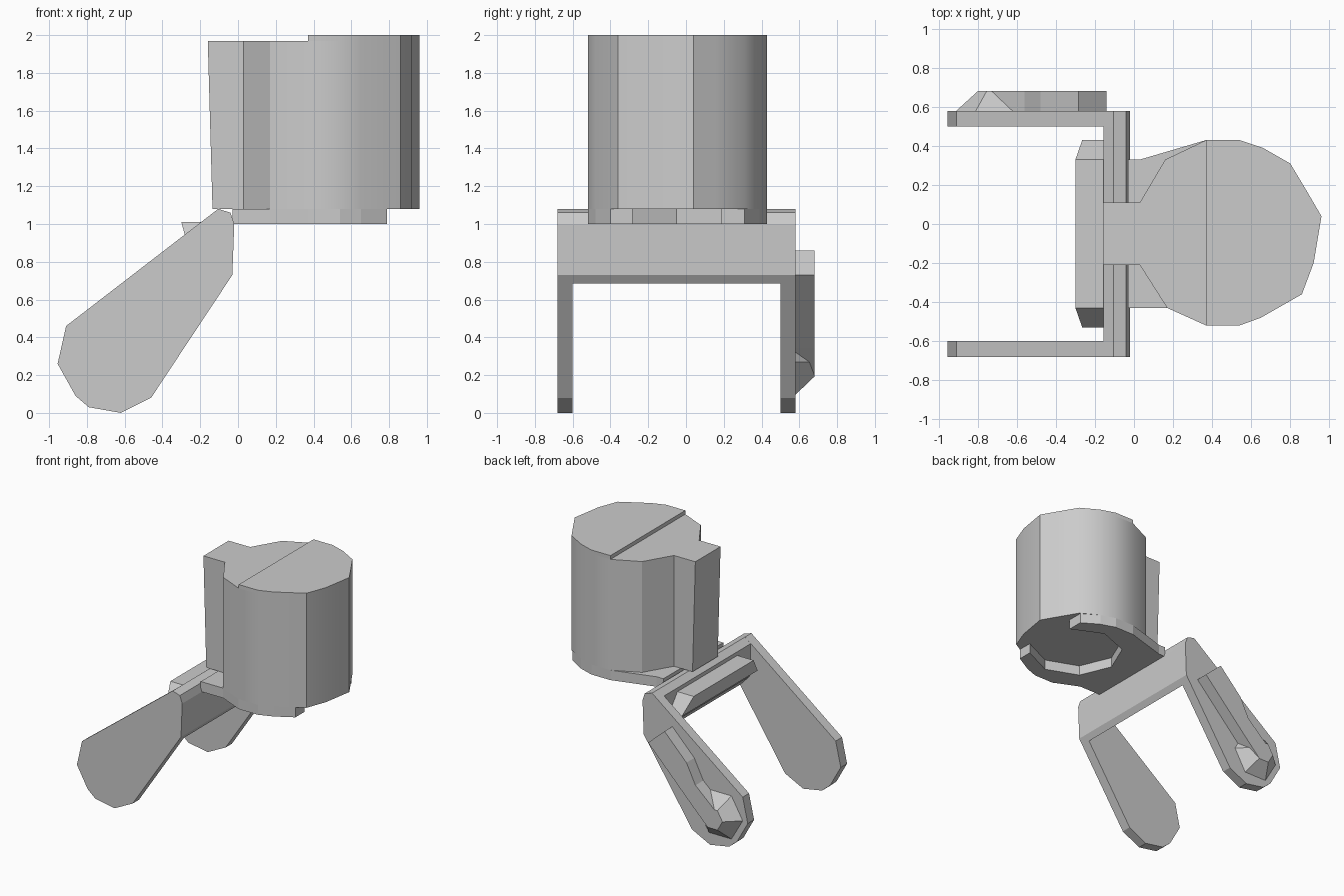
import bpy, bmesh, math
from mathutils import Vector

cube = bpy.data.objects.get("Cube")
if cube:
    bpy.data.objects.remove(cube, do_unlink=True)

grey = bpy.data.materials.new("light_grey")
grey.use_nodes = True
colour = (0.6, 0.6, 0.6, 1)
grey.diffuse_color = colour
grey.node_tree.nodes["Principled BSDF"].inputs["Base Color"].default_value = colour


def prism(profile, start, end, axis="z"):
    """Extrude an outline: (x, y) along z, or (x, z) along y."""
    place = (lambda a, b, t: (a, b, t)) if axis == "z" else (lambda a, b, t: (a, t, b))
    bm = bmesh.new()
    low = [bm.verts.new(place(a, b, start)) for a, b in profile]
    high = [bm.verts.new(place(a, b, end)) for a, b in profile]
    bm.faces.new(low)
    bm.faces.new(high)
    for i in range(len(low)):
        j = (i + 1) % len(low)
        bm.faces.new((low[i], low[j], high[j], high[i]))
    bmesh.ops.recalc_face_normals(bm, faces=bm.faces[:])
    return bm


def finish(bm, name, smooth=False):
    bmesh.ops.recalc_face_normals(bm, faces=bm.faces[:])
    mesh = bpy.data.meshes.new(name)
    bm.to_mesh(mesh)
    bm.free()
    mesh.materials.append(grey)
    obj = bpy.data.objects.new(name, mesh)
    bpy.context.collection.objects.link(obj)
    if smooth:
        bpy.ops.object.select_all(action="DESELECT")
        obj.select_set(True)
        bpy.context.view_layer.objects.active = obj
        bpy.ops.object.shade_smooth_by_angle(angle=math.radians(31))
    return obj


# Canister with a rear tab and a raised front half on the lid
STEP = 0.37
outline = [(-0.16, 0.11), (0.03, 0.11), (0.16, 0.33), (STEP, 0.43), (0.54, 0.43),
           (0.66, 0.39), (0.8, 0.31), (0.89, 0.16), (0.96, 0.04), (0.92, -0.2),
           (0.86, -0.36), (0.65, -0.48), (0.54, -0.52), (STEP, -0.52),
           (0.17, -0.43), (0.03, -0.21), (-0.16, -0.21)]
bm = prism(outline, 1.08, 1.97)
lid = max(bm.faces, key=lambda f: f.calc_center_median().z)
ends = [v for v in lid.verts if abs(v.co.x - STEP) < 0.001]
bmesh.utils.face_split(lid, ends[0], ends[1])
front_lid = max((f for f in bm.faces if f.normal.z > 0.9 or f.calc_center_median().z > 1.9),
                key=lambda f: f.calc_center_median().x)
raised = bmesh.ops.extrude_face_region(bm, geom=[front_lid])["geom"]
bmesh.ops.translate(bm, vec=(0, 0, 0.03),
                    verts=[g for g in raised if isinstance(g, bmesh.types.BMVert)])
for v in bm.verts:
    if v.co.x < -0.1 and v.co.z < 1.5:
        v.co.x += 0.025
finish(bm, "canister", True)

# Base rim, open towards the canister's outer side
recess = [(0.53 + 0.35 * math.cos(math.radians(a)), -0.05 + 0.35 * math.sin(math.radians(a)))
          for a in range(42, 319, 46)]
rim = [(-0.03, 0.33), (0.03, 0.33), (STEP, 0.43), (0.54, 0.43), (0.66, 0.39), (0.79, 0.31)]
rim += recess
rim += [(0.79, -0.4), (0.65, -0.48), (0.54, -0.52), (STEP, -0.52), (0.17, -0.43), (-0.03, -0.43)]
finish(prism(rim, 1.0, 1.08), "base_rim")

# Two swept arms
arm = [(-0.02, 1.0), (-0.04, 1.06), (-0.105, 1.08), (-0.91, 0.46), (-0.955, 0.26),
       (-0.86, 0.09), (-0.79, 0.03), (-0.62, 0.0), (-0.46, 0.08), (-0.03, 0.73)]
for name, y in (("right_arm", -0.68), ("left_arm", 0.5)):
    finish(prism(arm, y, y + 0.08, "y"), name)

# Crossbar joining the arms
bar = [(-0.03, 0.73), (-0.02, 1.0), (-0.04, 1.06), (-0.105, 1.08),
       (-0.155, 1.04), (-0.15, 0.78), (-0.06, 0.685)]
finish(prism(bar, -0.6, 0.5, "y"), "crossbar")

# Inner block with flared ends
block = [(-0.3, 1.01), (-0.155, 1.01), (-0.155, 0.88), (-0.265, 0.88)]
bm = prism(block, -0.43, 0.33, "y")
for v in bm.verts:
    if v.co.z < 0.95:
        v.co.y += math.copysign(0.1, v.co.y)
finish(bm, "inner_block")

# Raised strip on the back arm, narrowing towards the knob
strip = [(-0.285, 0.86), (-0.14, 0.73), (-0.52, 0.34), (-0.66, 0.2),
         (-0.76, 0.32), (-0.56, 0.5), (-0.48, 0.66)]
finish(prism(strip, 0.58, 0.68, "y"), "arm_strip")

# Faceted knob, tapered away from the arm
centre = Vector((-0.71, 0.58, 0.27))
hexagon = [(centre.x + 0.2 * math.cos(math.radians(a)), centre.z + 0.2 * math.sin(math.radians(a)))
           for a in range(0, 360, 60)]
bm = prism(hexagon, 0.58, 0.68, "y")
for v in bm.verts:
    if v.co.y > 0.63:
        v.co.x = centre.x + (v.co.x - centre.x) * 0.45
        v.co.z = centre.z + (v.co.z - centre.z) * 0.45
finish(bm, "arm_knob")
